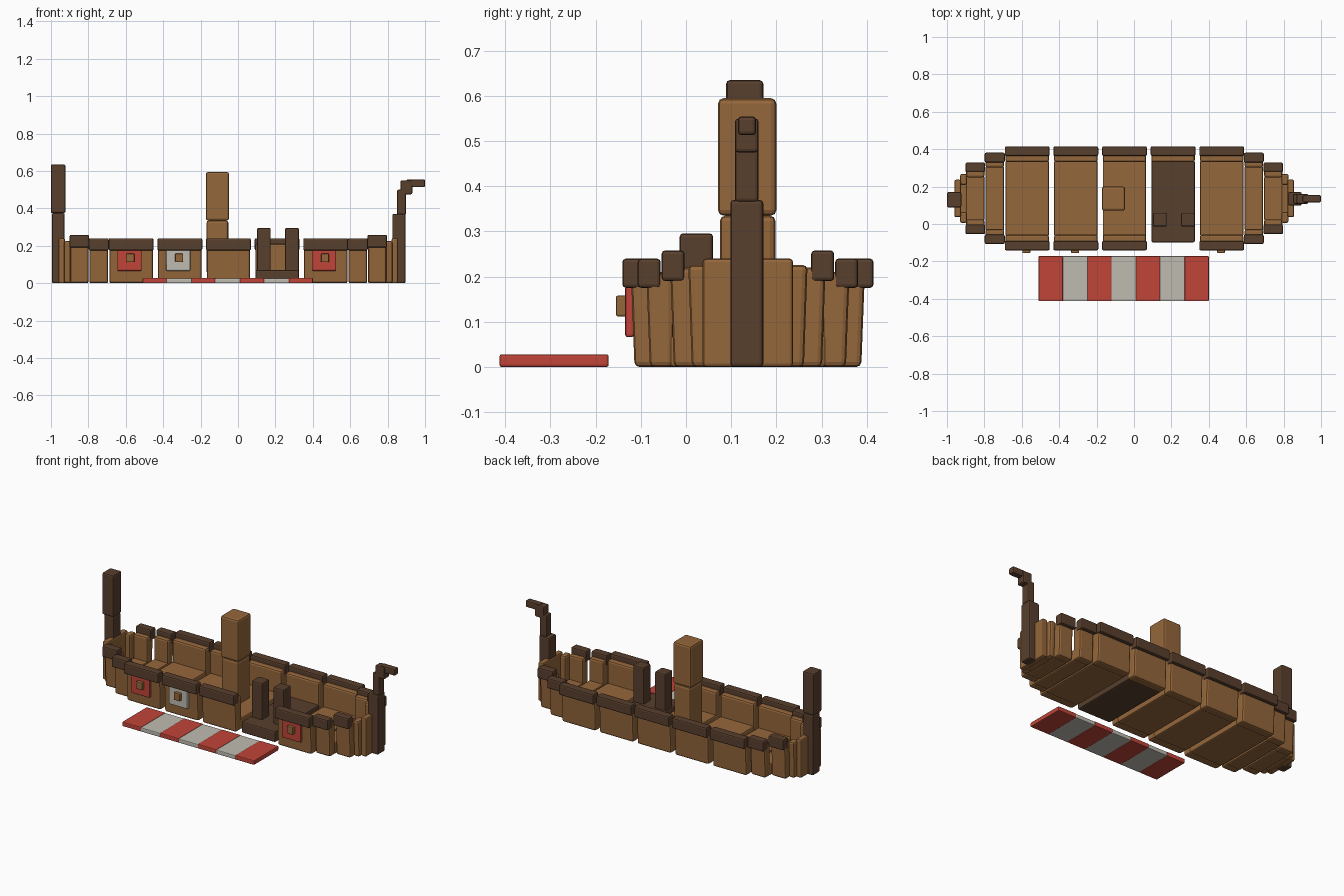
import bpy, bmesh
from mathutils import Vector

if "Cube" in bpy.data.objects:
    bpy.data.objects.remove(bpy.data.objects["Cube"])

CX, CY = -0.052, 0.137   # hull centre
FLOOR = 0.07             # deck height


def material(name, rgb):
    m = bpy.data.materials.new(name)
    m.use_nodes = True
    m.diffuse_color = (*rgb, 1)
    bsdf = m.node_tree.nodes["Principled BSDF"]
    bsdf.inputs["Base Color"].default_value = (*rgb, 1)
    bsdf.inputs["Roughness"].default_value = 0.8
    return m


WOOD = material("warm wood", (0.30, 0.135, 0.044))
DARK = material("dark wood", (0.098, 0.050, 0.026))
RED = material("red paint", (0.53, 0.058, 0.040))
WHITE = material("off white paint", (0.52, 0.50, 0.44))


def box(name, mat, x, y, z, bevel=0.008, lean=0.0):
    """Bevelled block spanning the x, y and z ranges; lean pulls the outer foot inward."""
    spans = [sorted(r) for r in (x, y, z)]
    mid = Vector([(a + b) / 2 for a, b in spans])
    size = [b - a for a, b in spans]
    side = 1 if mid.y > CY else -1
    bm = bmesh.new()
    bmesh.ops.create_cube(bm, size=1)
    for v in bm.verts:
        v.co = Vector([c * s for c, s in zip(v.co, size)])
        if v.co.z < 0 and v.co.y * side > 0:
            v.co.y -= lean * side
    bmesh.ops.bevel(bm, geom=bm.edges[:], offset=bevel, segments=2,
                    profile=0.5, affect='EDGES', clamp_overlap=True)
    me = bpy.data.meshes.new(name)
    bm.to_mesh(me)
    bm.free()
    me.materials.append(mat)
    ob = bpy.data.objects.new(name, me)
    ob.location = mid
    bpy.context.collection.objects.link(ob)
    return ob


def hull_section(name, x, half, wall, top, rail=None, sides=(-1, 1), deck=WOOD):
    """Deck with a wall on each side and an optional rail over each wall."""
    inner = half - wall
    front = CY - inner if -1 in sides else -0.09
    box(name + "_deck", deck, x, (front - 0.008, CY + inner + 0.008), (0, FLOOR))
    for s in sides:
        tag = "front" if s < 0 else "back"
        box(f"{name}_{tag}_wall", WOOD, x, (CY + s * inner, CY + s * half),
            (0, top), bevel=0.011, lean=0.008)
        if rail:
            box(f"{name}_{tag}_rail", DARK, (x[0] - 0.004, x[1] + 0.004),
                (CY + s * (half - 0.032), CY + s * (half + 0.019)), rail)


# Five wide middle sections, the fourth one an open dark gateway
for i in range(5):
    x0 = -0.687 + i * 0.26
    gate = i == 3
    hull_section(f"middle_section_{i + 1}", (x0, x0 + 0.232), 0.259, 0.065, 0.21,
                 rail=(0.175, 0.24), sides=(1,) if gate else (-1, 1),
                 deck=DARK if gate else WOOD)

# Narrowing sections, mirrored towards both ends
for end, s in (("stern", -1), ("bow", 1)):
    def span(a, b):
        return sorted((CX + s * a, CX + s * b))
    hull_section(end + "_shoulder", span(0.643, 0.742), 0.225, 0.06, 0.21, rail=(0.175, 0.24))
    hull_section(end + "_taper", span(0.748, 0.845), 0.172, 0.06, 0.22, rail=(0.19, 0.258))
    hull_section(end + "_rib", span(0.84, 0.878), 0.132, 0.06, 0.226)
    box(end + "_cap", WOOD, span(0.873, 0.908), (CY - 0.1, CY + 0.1), (0, 0.24))

# Mast
box("mast_base", WOOD, (-0.168, -0.052), (0.075, 0.198), (0.05, 0.335), 0.012)
box("mast_top", WOOD, (-0.172, -0.048), (0.071, 0.2), (0.335, 0.595), 0.012)

# Gateway pillars
for tag, x0 in (("right", 0.102), ("left", 0.252)):
    box(f"gate_{tag}_pillar", DARK, (x0, x0 + 0.073), (-0.014, 0.06), (0.03, 0.296))

# Stern post
box("stern_post_lower", DARK, (-0.995, -0.927), (0.1, 0.171), (0, 0.375))
box("stern_post_upper", DARK, (-1.0, -0.923), (0.089, 0.171), (0.375, 0.635))

# Bow post, neck and stepped head
box("bow_post", DARK, (0.825, 0.896), (0.098, 0.171), (0, 0.37))
box("bow_neck", DARK, (0.85, 0.898), (0.108, 0.161), (0.365, 0.5))
box("bow_throat", DARK, (0.868, 0.932), (0.108, 0.161), (0.475, 0.55))
box("bow_head", DARK, (0.9, 1.0), (0.115, 0.155), (0.513, 0.555))

# Shields with wooden bosses
for i, (x, mat) in enumerate(((-0.58, RED), (-0.32, WHITE), (0.46, RED))):
    box(f"shield_{i + 1}", mat, (x - 0.065, x + 0.065), (-0.135, -0.115), (0.066, 0.18), 0.006)
    box(f"shield_boss_{i + 1}", WOOD, (x - 0.016, x + 0.026), (-0.155, -0.13), (0.112, 0.158), 0.004)

# Striped gangplank
for i in range(7):
    x0 = -0.51 + i * 0.13
    white = i % 2
    grow = 0.004 if white else 0
    box(f"plank_{i + 1}", WHITE if white else RED, (x0 - grow, x0 + 0.13 + grow),
        (-0.413, -0.171), (0, 0.026 if white else 0.028), 0.005)
